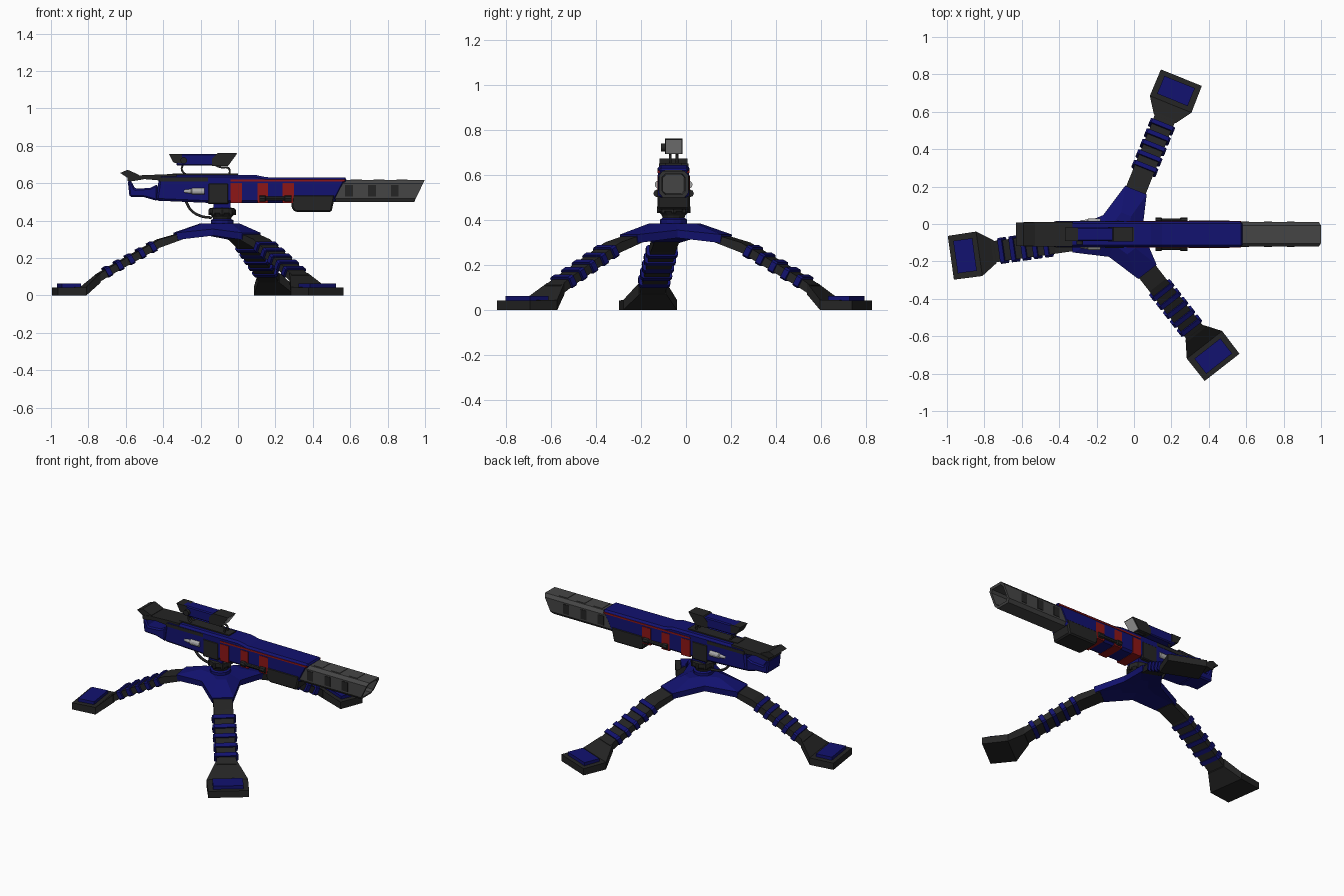
import bpy, bmesh, math
from mathutils import Vector, Matrix

if "Cube" in bpy.data.objects:
    bpy.data.objects.remove(bpy.data.objects["Cube"])

CX, CY = -0.085, -0.055          # tripod centre; the gun lies along x at y = CY


def colour(name, r, g, b):
    m = bpy.data.materials.new(name)
    m.diffuse_color = (r, g, b, 1)
    m.use_nodes = True
    m.node_tree.nodes["Principled BSDF"].inputs["Base Color"].default_value = m.diffuse_color
    return m


BLUE = colour("navy", 0.006, 0.006, 0.16)
BLACK = colour("black", 0.018, 0.018, 0.018)
RED = colour("red", 0.27, 0.008, 0.008)
STEEL = colour("dark_steel", 0.06, 0.06, 0.06)
LIGHT = colour("light_grey", 0.4, 0.4, 0.4)


def loft(name, rings, mat, loc=(0, 0, 0), rot=0.0, bevel=0.0):
    """Skin a list of equal-length point rings and cap both ends."""
    bm = bmesh.new()
    vs = [[bm.verts.new(p) for p in ring] for ring in rings]
    n = len(vs[0])
    for a, b in zip(vs, vs[1:]):
        for i in range(n):
            j = (i + 1) % n
            bm.faces.new((a[i], a[j], b[j], b[i]))
    bm.faces.new(vs[0][::-1])
    bm.faces.new(vs[-1])
    bmesh.ops.recalc_face_normals(bm, faces=bm.faces)
    me = bpy.data.meshes.new(name)
    bm.to_mesh(me)
    bm.free()
    ob = bpy.data.objects.new(name, me)
    bpy.context.collection.objects.link(ob)
    me.materials.append(mat)
    ob.location, ob.rotation_euler.z = loc, rot
    if bevel:
        mod = ob.modifiers.new("chamfer", 'BEVEL')
        mod.width, mod.segments, mod.limit_method = bevel, 1, 'ANGLE'
    return ob


def prism(name, pts, hw, mat, bevel=0.0, y=0.0):
    """Side profile (x, z) given thickness across y."""
    return loft(name, [[(x, CY + y + s * hw, z) for x, z in pts] for s in (-1, 1)], mat, bevel=bevel)


def slab(name, x0, x1, z0, z1, hw, mat, bevel=0.0, y=0.0):
    return prism(name, [(x0, z0), (x1, z0), (x1, z1), (x0, z1)], hw, mat, bevel, y)


def lathe(name, profile, mat, matrix, n=12):
    """Turned part: (radius, height) profile around local z."""
    rings = [[matrix @ Vector((r * math.cos(math.tau * i / n), r * math.sin(math.tau * i / n), h))
              for i in range(n)] for r, h in profile]
    return loft(name, rings, mat)


def cable(name, pts, radius=0.006):
    cu = bpy.data.curves.new(name, 'CURVE')
    cu.dimensions, cu.bevel_depth, cu.bevel_resolution, cu.resolution_u = '3D', radius, 1, 5
    sp = cu.splines.new('BEZIER')
    sp.bezier_points.add(len(pts) - 1)
    for bp, p in zip(sp.bezier_points, pts):
        bp.co = p
        bp.handle_left_type = bp.handle_right_type = 'AUTO'
    cu.materials.append(BLACK)
    bpy.context.collection.objects.link(bpy.data.objects.new(name, cu))


# --- tripod legs -----------------------------------------------------------
def leg_rings(sections):
    return [[(r, -w, zb), (r, w, zb), (r, w, zt), (r, -w, zt)] for r, zt, zb, w in sections]


SLOPE = math.atan2(0.15, 0.275)
for k, deg in enumerate((68, 188, 308)):
    at = dict(loc=(CX, CY, 0), rot=math.radians(deg))
    loft(f"leg_{k}", leg_rings([(0.22, 0.335, 0.3, 0.056), (0.345, 0.3, 0.255, 0.056),
                                (0.62, 0.147, 0.102, 0.056), (0.68, 0.11, 0.065, 0.058)]), BLACK, **at)
    loft(f"foot_{k}", leg_rings([(0.665, 0.12, 0.068, 0.062), (0.75, 0.045, 0, 0.12),
                                 (0.903, 0.042, 0, 0.118)]), BLACK, **at)
    loft(f"foot_plate_{k}", leg_rings([(0.775, 0.063, 0.04, 0.088), (0.878, 0.063, 0.04, 0.088)]),
         BLUE, **at)
    # armour bands around the leg
    for i in range(5):
        r = 0.38 + 0.06 * i
        c = Vector((r, 0, 0.2775 - (r - 0.345) * 0.5455))
        along = Vector((math.cos(SLOPE), 0, -math.sin(SLOPE)))
        up = Vector((math.sin(SLOPE), 0, math.cos(SLOPE)))
        rings = [[c + along * a + up * u + Vector((0, w, 0))
                  for w, u in ((-0.07, -0.02), (-0.06, -0.028), (0.06, -0.028), (0.07, -0.02),
                               (0.07, 0.02), (0.06, 0.028), (-0.06, 0.028), (-0.07, 0.02))]
                 for a in (-0.013, 0.013)]
        loft(f"leg_band_{k}_{i}", rings, BLUE, **at)


# --- three-armed hub -------------------------------------------------------
def star(scale, z_arm, z_pit):
    out = []
    for deg in (68, 188, 308):
        m = Matrix.Rotation(math.radians(deg), 3, 'Z')
        for x, y in ((0.255, -0.062), (0.255, 0.062)):
            out.append(m @ Vector((x * scale, y * scale, 0)) + Vector((CX, CY, z_arm)))
        p = Matrix.Rotation(math.radians(deg + 60), 3, 'Z') @ Vector((0.13 * scale, 0, 0))
        out.append(p + Vector((CX, CY, z_pit)))
    return out


loft("hub", [star(0.4, 0.325, 0.325), star(0.97, 0.298, 0.32), star(1, 0.335, 0.355),
             star(0.45, 0.385, 0.385)], BLUE)

# --- swivel mount ----------------------------------------------------------
UP = Matrix.Translation((CX, CY, 0))
lathe("mount_base", [(0.06, 0.375), (0.06, 0.402), (0.05, 0.408)], BLUE, UP)
lathe("mount_turret", [(0.045, 0.4), (0.052, 0.42), (0.07, 0.44), (0.07, 0.465), (0.045, 0.47),
                       (0.045, 0.5)], BLACK, UP)
for i in range(8):
    m = UP @ Matrix.Rotation(math.tau * i / 8, 4, 'Z') @ Matrix.Translation((0.062, 0, 0.43))
    lathe(f"turret_stud_{i}", [(0.012, 0), (0.012, 0.03)], BLACK, m, 6)
slab("mount_saddle", -0.13, -0.04, 0.465, 0.5, 0.05, BLUE)

# --- gun body --------------------------------------------------------------
prism("receiver", [(-0.44, 0.507), (-0.16, 0.495), (0.515, 0.495), (0.585, 0.63), (0.15, 0.632),
                   (0.09, 0.645), (-0.42, 0.645)], 0.069, BLUE, 0.012)
slab("receiver_block", -0.16, -0.052, 0.488, 0.6, 0.072, BLACK, 0.005)
for i, (a, b) in enumerate(((-0.04, 0.022), (0.105, 0.16), (0.238, 0.3))):
    slab(f"red_panel_{i}", a, b, 0.493, 0.6, 0.0715, RED)
slab("red_stripe", -0.04, 0.572, 0.609, 0.619, 0.0715, RED)
slab("rear_side_strip", -0.42, -0.16, 0.61, 0.63, 0.071, BLACK)
slab("top_rail", -0.35, 0.0, 0.64, 0.652, 0.035, BLACK)
prism("magazine", [(0.305, 0.447), (0.5, 0.447), (0.52, 0.54), (0.29, 0.54), (0.285, 0.47)],
      0.0725, BLACK, 0.008)

# --- open stock ------------------------------------------------------------
prism("stock", [(-0.43, 0.505), (-0.5, 0.525), (-0.58, 0.527), (-0.59, 0.615), (-0.57, 0.61),
                (-0.55, 0.57), (-0.47, 0.575), (-0.43, 0.595)], 0.066, BLUE, 0.008)
prism("stock_top", [(-0.59, 0.612), (-0.57, 0.61), (-0.5, 0.622), (-0.42, 0.615), (-0.33, 0.62),
                    (-0.33, 0.65), (-0.53, 0.642), (-0.59, 0.632)], 0.066, BLACK)
prism("stock_hook", [(-0.63, 0.655), (-0.585, 0.625), (-0.535, 0.625), (-0.53, 0.645),
                     (-0.59, 0.672)], 0.062, BLACK)


# --- hollow slanted barrel -------------------------------------------------
def muzzle(x_bottom, slant, s):
    pts = []
    for y, z in ((-0.065, -0.04), (-0.048, -0.059), (0.048, -0.059), (0.065, -0.04),
                 (0.065, 0.04), (0.048, 0.059), (-0.048, 0.059), (-0.065, 0.04)):
        z = 0.559 + z * s
        pts.append((x_bottom + slant * (z - 0.5), CY + y * s, z))
    return pts


loft("barrel", [muzzle(0.5, 0, 1), muzzle(0.942, 0.48, 1), muzzle(0.942, 0.48, 0.78),
                muzzle(0.8, 0, 0.72)], STEEL)
for i in range(3):
    x = 0.572 + 0.1225 * i
    for s in (-1, 1):
        slab(f"barrel_slot_{i}_{s}", x, x + 0.042, 0.53, 0.59, 0.002, BLACK, y=s * 0.0655)
    slab(f"barrel_top_plate_{i}", x + 0.03, x + 0.09, 0.61, 0.621, 0.04, STEEL)

# --- side fittings, both sides ---------------------------------------------
ALONG = Matrix.Rotation(math.pi / 2, 4, 'Y')
for s in (-1, 1):
    m = Matrix.Translation((-0.29, CY + s * 0.066, 0.557)) @ ALONG
    lathe(f"side_canister_{s}", [(0.008, 0), (0.012, 0.03), (0.012, 0.04), (0.018, 0.045),
                                 (0.018, 0.11)], LIGHT, m)
    m = Matrix.Translation((0.115, CY + s * 0.073, 0.518)) @ ALONG
    lathe(f"side_rod_{s}", [(0.017, 0), (0.017, 0.03), (0.011, 0.035), (0.011, 0.13),
                            (0.017, 0.135), (0.017, 0.17)], BLACK, m, 8)

# --- scope -----------------------------------------------------------------
prism("scope_eyepiece", [(-0.37, 0.757), (-0.345, 0.71), (-0.3, 0.705), (-0.3, 0.757)], 0.037, BLACK)
slab("scope_body", -0.33, -0.11, 0.694, 0.757, 0.036, BLUE, 0.006)
prism("scope_hood", [(-0.14, 0.692), (-0.055, 0.692), (-0.005, 0.761), (-0.11, 0.761),
                     (-0.14, 0.73)], 0.039, BLACK)
prism("scope_lens", [(-0.055, 0.696), (-0.05, 0.696), (-0.006, 0.756), (-0.012, 0.756)], 0.034, LIGHT)
lathe("scope_knob", [(0.018, 0), (0.018, 0.025)], BLACK,
      Matrix.Translation((-0.29, CY - 0.03, 0.722)) @ Matrix.Rotation(math.pi / 2, 4, 'X'))

# --- scope supports and cables ---------------------------------------------
for i, s in enumerate((-1, 1)):
    y = CY + s * 0.015
    cable(f"scope_rear_strut_{i}", [(-0.295, y, 0.70), (-0.3, y, 0.67), (-0.27, y, 0.64)])
    cable(f"scope_front_strut_{i}", [(-0.13, y, 0.70), (-0.09, y, 0.685), (-0.05, y, 0.68),
                                     (-0.045, y, 0.64)])
cable("mount_cable", [(-0.28, CY, 0.505), (-0.25, CY, 0.455), (-0.2, CY, 0.425), (-0.14, CY, 0.415)],
      0.008)
